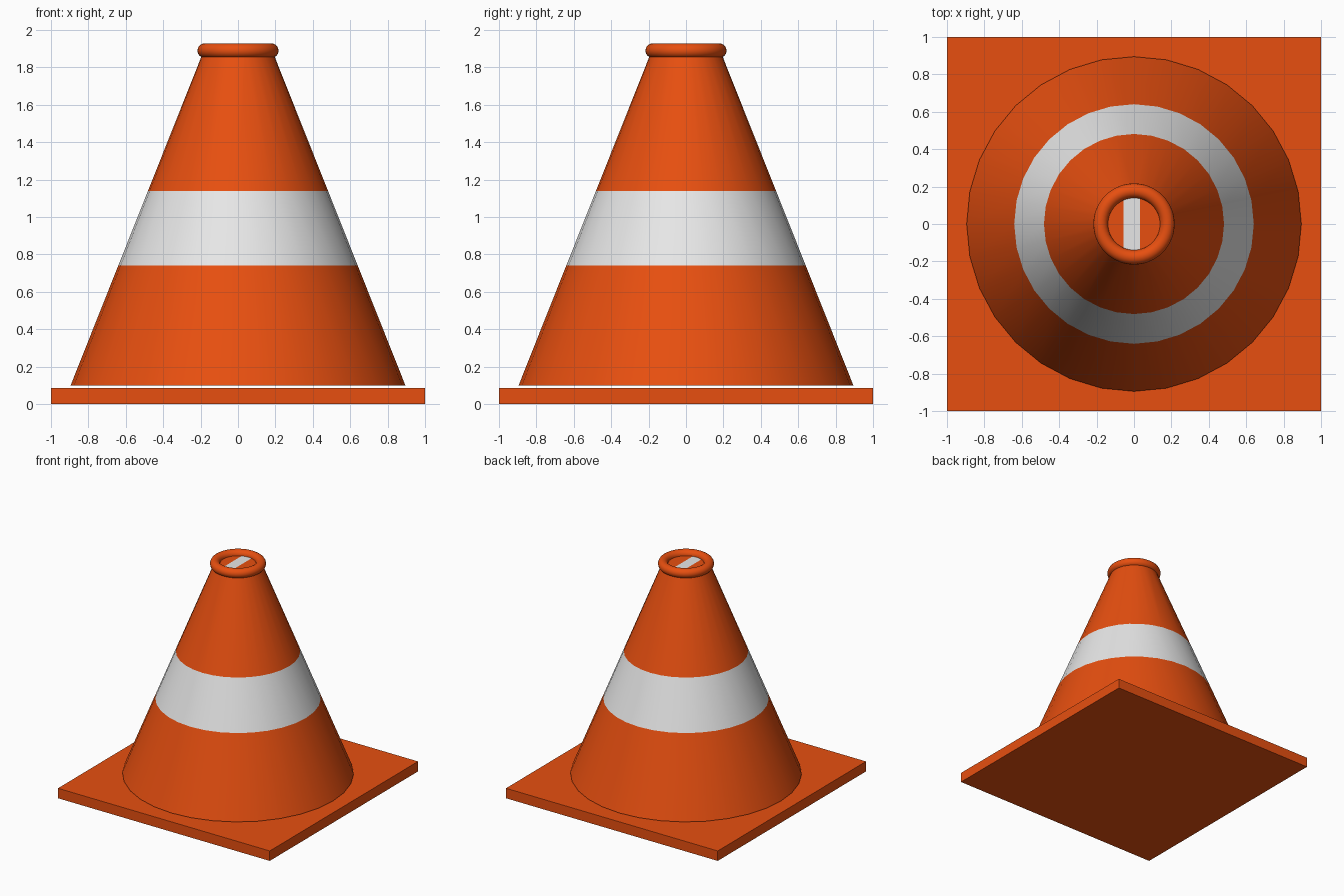
import bpy
import bmesh
from mathutils import Vector

if "Cube" in bpy.data.objects:
    bpy.data.objects.remove(bpy.data.objects["Cube"], do_unlink=True)


def make_material(name, rgb):
    mat = bpy.data.materials.new(name)
    mat.use_nodes = True
    color = (*rgb, 1.0)
    mat.diffuse_color = color
    mat.node_tree.nodes["Principled BSDF"].inputs["Base Color"].default_value = color
    return mat


orange = make_material("safety orange", (0.8, 0.078, 0.005))
white = make_material("stripe white", (0.8, 0.8, 0.8))


def smooth(obj):
    bpy.ops.object.select_all(action="DESELECT")
    obj.select_set(True)
    bpy.context.view_layer.objects.active = obj
    bpy.ops.object.shade_smooth_by_angle(angle=0.6)


# Square base plate
bpy.ops.mesh.primitive_cube_add(size=1, location=(0, 0, 0.0425))
base = bpy.context.object
base.name = "base_plate"
base.scale = (2, 2, 0.085)
bpy.ops.object.transform_apply(location=False, rotation=False, scale=True)
base.data.materials.append(orange)

# Cone body, floating just above the plate
bottom, top = 0.10, 1.89
bpy.ops.mesh.primitive_cone_add(vertices=32, radius1=0.895, radius2=0.183,
                                depth=top - bottom,
                                location=(0, 0, (bottom + top) / 2))
cone = bpy.context.object
cone.name = "cone_body"
bpy.ops.object.transform_apply(location=True)
cone.data.materials.append(orange)
cone.data.materials.append(white)


def cut(bm, point, normal, faces):
    edges = {e for f in faces for e in f.edges}
    verts = {v for f in faces for v in f.verts}
    bmesh.ops.bisect_plane(bm, geom=list(faces) + list(edges) + list(verts),
                           plane_co=Vector(point), plane_no=Vector(normal))


def is_cap(face):
    return face.normal.z > 0.9


# Cut the white band around the side and the white bar across the top cap
band_low, band_high = 0.74, 1.14
bar_left, bar_right = -0.055, 0.032
bm = bmesh.new()
bm.from_mesh(cone.data)
for z in (band_low, band_high):
    cut(bm, (0, 0, z), (0, 0, 1), [f for f in bm.faces if abs(f.normal.z) < 0.9])
for x in (bar_left, bar_right):
    cut(bm, (x, 0, top), (1, 0, 0), [f for f in bm.faces if is_cap(f)])
bm.normal_update()
for f in bm.faces:
    c = f.calc_center_median()
    if is_cap(f):
        f.material_index = int(bar_left < c.x < bar_right)
    else:
        f.material_index = int(band_low < c.z < band_high)
bm.to_mesh(cone.data)
bm.free()
smooth(cone)

# Rounded rim at the top
bpy.ops.mesh.primitive_torus_add(major_radius=0.178, minor_radius=0.039,
                                 major_segments=48, minor_segments=16,
                                 location=(0, 0, 1.89))
rim = bpy.context.object
rim.name = "top_rim"
rim.data.materials.append(orange)
smooth(rim)
